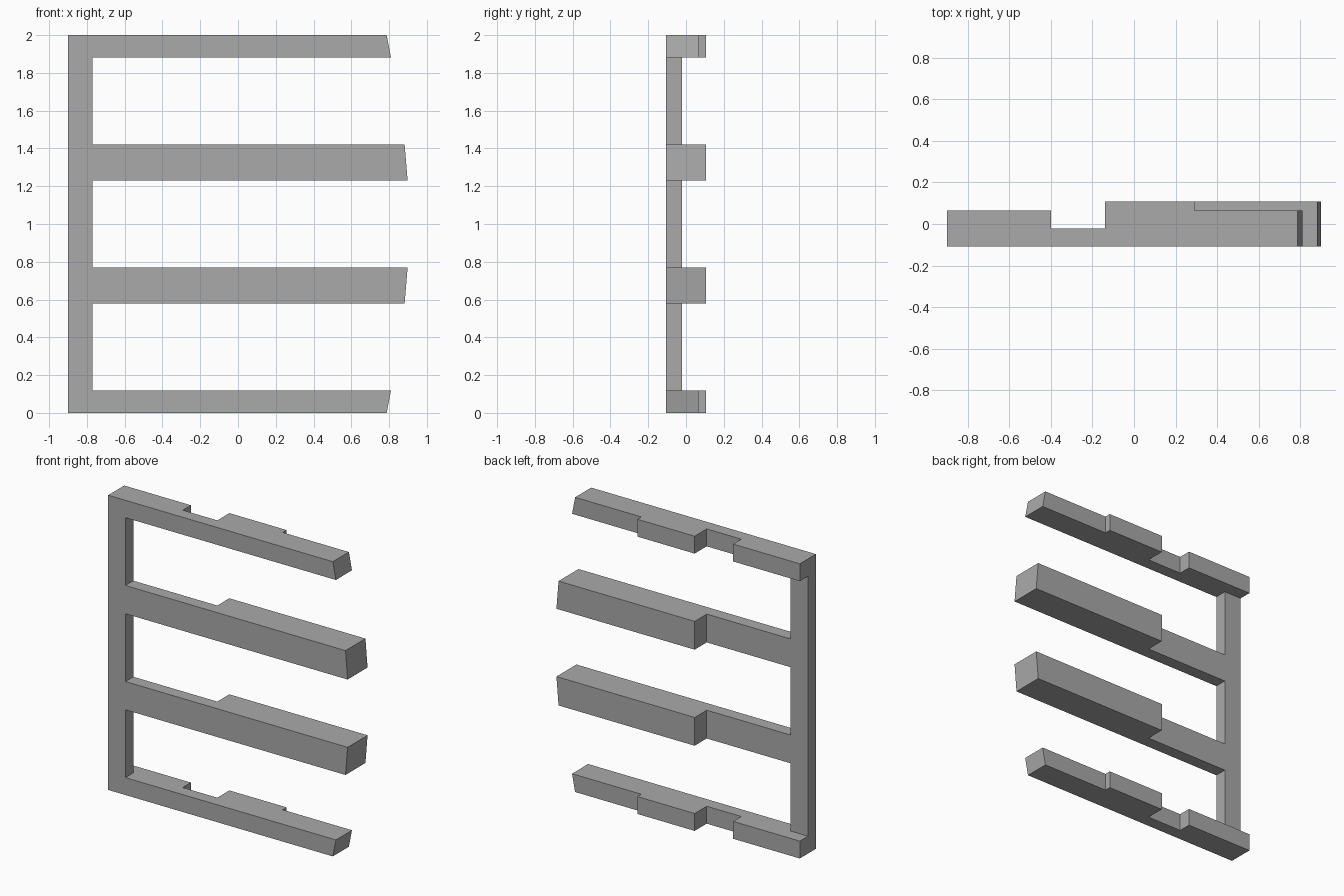
import bpy
import bmesh

cube = bpy.data.objects.get("Cube")
if cube:
    bpy.data.objects.remove(cube, do_unlink=True)

# Single flat grey
grey = bpy.data.materials.new("plain grey")
grey.use_nodes = True
colour = (0.4, 0.4, 0.4, 1)
grey.diffuse_color = colour
grey.node_tree.nodes["Principled BSDF"].inputs["Base Color"].default_value = colour

FRONT, THIN, MEDIUM, THICK = -0.107, -0.022, 0.065, 0.107
LEFT, POST_EDGE, STEP = -0.9, -0.77, -0.14


def extrude_plan(name, plan, z_inner, z_outer, slant=0, tip=None):
    """Raise a plan outline between two heights; vertices at the tip slant back outward."""
    bm = bmesh.new()
    inner = [bm.verts.new((x, y, z_inner)) for x, y in plan]
    outer = [bm.verts.new((x - slant if x == tip else x, y, z_outer)) for x, y in plan]
    bm.faces.new(inner)
    bm.faces.new(outer)
    for i in range(len(plan)):
        j = (i + 1) % len(plan)
        bm.faces.new((inner[i], inner[j], outer[j], outer[i]))
    bmesh.ops.recalc_face_normals(bm, faces=bm.faces)
    mesh = bpy.data.meshes.new(name)
    bm.to_mesh(mesh)
    bm.free()
    mesh.materials.append(grey)
    obj = bpy.data.objects.new(name, mesh)
    bpy.context.collection.objects.link(obj)


def stepped(start, tip, steps):
    """Plan with a straight front and a back that changes depth at each (x, depth) step."""
    plan = [(tip, FRONT), (start, FRONT)]
    ends = [x for x, _ in steps[1:]] + [tip]
    for (x, depth), end in zip(steps, ends):
        plan += [(x, depth), (end, depth)]
    return plan


# Upright post between the outer rails
extrude_plan("post", stepped(LEFT, POST_EDGE, [(LEFT, THIN)]), 0.118, 1.882)

# Notched outer rails and heavy middle bars, mirrored about mid height
rail = stepped(LEFT, 0.81, [(LEFT, MEDIUM), (-0.4, THIN), (STEP, THICK), (0.29, MEDIUM)])
bar = stepped(POST_EDGE, 0.898, [(POST_EDGE, THIN), (STEP, THICK)])
for side, sign in (("upper", 1), ("lower", -1)):
    extrude_plan(side + "_outer_rail", rail, 1 + sign * 0.882, 1 + sign, 0.023, 0.81)
    extrude_plan(side + "_middle_bar", bar, 1 + sign * 0.23, 1 + sign * 0.422, 0.016, 0.898)
